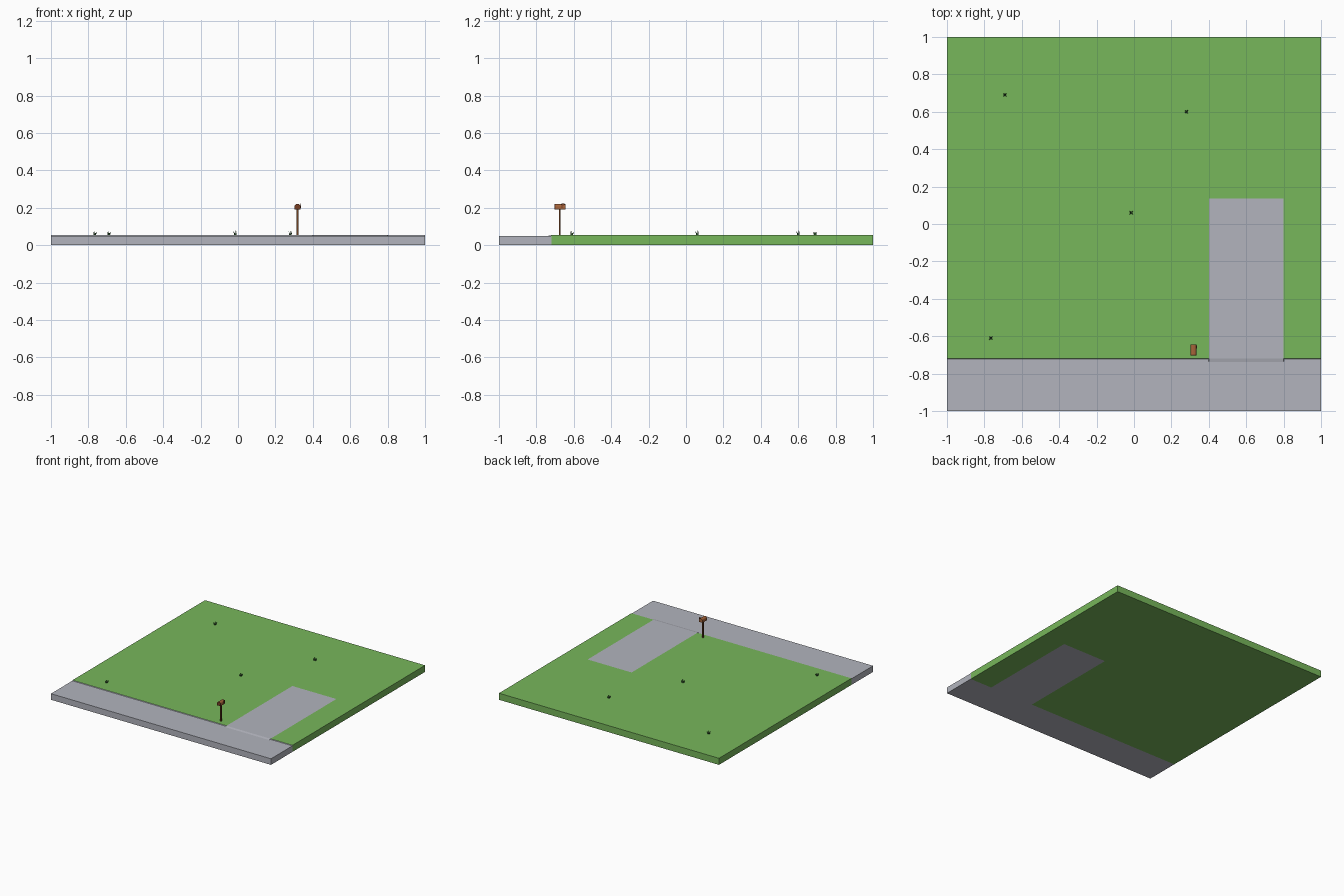
import bpy, bmesh, math
from mathutils import Matrix, Vector

if "Cube" in bpy.data.objects:
    bpy.data.objects.remove(bpy.data.objects["Cube"])


def mat(name, rgb):
    m = bpy.data.materials.new(name)
    lin = [(c / 255 / 12.92) if c < 11 else ((c / 255 + 0.055) / 1.055) ** 2.4 for c in rgb]
    m.diffuse_color = (*lin, 1)
    m.use_nodes = True
    m.node_tree.nodes["Principled BSDF"].inputs["Base Color"].default_value = m.diffuse_color
    return m


GRASS = mat("lawn green", (119, 183, 91))
STONE = mat("pavement grey", (178, 180, 189))
TUFT = mat("dark tuft green", (45, 85, 45))
POST = mat("post brown", (112, 66, 34))
BOX = mat("mailbox brown", (166, 100, 58))
DOOR = mat("door brown", (120, 62, 36))


def make(name, bm, *mats):
    bmesh.ops.recalc_face_normals(bm, faces=bm.faces)
    me = bpy.data.meshes.new(name)
    bm.to_mesh(me)
    bm.free()
    for m in mats:
        me.materials.append(m)
    ob = bpy.data.objects.new(name, me)
    bpy.context.collection.objects.link(ob)
    return ob


def box(name, lo, hi, m):
    lo, hi = Vector(lo), Vector(hi)
    bm = bmesh.new()
    bmesh.ops.create_cube(bm, size=1, matrix=Matrix.Translation((lo + hi) / 2)
                          @ Matrix.Diagonal((*(hi - lo), 1)))
    return make(name, bm, m)


LOW, HIGH = 0.05, 0.054

# Yard base: lawn, pavement and driveway in one slab, coloured by cell
xs = [-1, 0.397, 0.4, 0.8, 0.803, 1]
nx, ny = len(xs), 5


def rows(x):
    ramp = -0.738 if 0.4 <= x <= 0.8 else -0.723   # sloped kerb at the driveway
    return [-1, ramp, -0.72, 0.135, 1]


bm = bmesh.new()
top, bot = {}, {}
for i, x in enumerate(xs):
    for j, y in enumerate(rows(x)):
        top[i, j] = bm.verts.new((x, y, LOW if j < 2 else HIGH))
        bot[i, j] = bm.verts.new((x, y, 0))


def paved(i, j):
    return j < 2 or (i == 2 and j == 2)


def face(vs, grey):
    bm.faces.new(vs).material_index = 1 if grey else 0


for i in range(nx - 1):
    for j in range(ny - 1):
        for v in (top, bot):
            face([v[i, j], v[i + 1, j], v[i + 1, j + 1], v[i, j + 1]], paved(i, j))
for i in range(nx - 1):
    for j in (0, ny - 1):
        face([bot[i, j], bot[i + 1, j], top[i + 1, j], top[i, j]], j == 0)
for j in range(ny - 1):
    for i in (0, nx - 1):
        face([bot[i, j], bot[i, j + 1], top[i, j + 1], top[i, j]], j < 2)
make("yard_base", bm, GRASS, STONE)

# Grass tufts: a ring of leaning three-sided blades
for n, (x, y) in enumerate([(-0.69, 0.69), (0.28, 0.6), (-0.015, 0.06), (-0.765, -0.61)]):
    bm = bmesh.new()
    for k in range(5):
        a = math.pi / 4 + k * math.pi / 2
        d = Vector((math.cos(a), math.sin(a), 0)) * (0.008 if k < 4 else 0)
        c = Vector((x, y, HIGH)) + d * 0.6
        ring = [bm.verts.new(c + 0.0045 * Vector((math.cos(a + t), math.sin(a + t), 0)))
                for t in (0, 2.09, 4.19)]
        tip = bm.verts.new(c + d * 1.0 + Vector((0, 0, 0.022 if k < 4 else 0.026)))
        for s in range(3):
            bm.faces.new([ring[s], ring[(s + 1) % 3], tip])
        bm.faces.new(ring)
    make(f"grass_tuft_{n + 1}", bm, TUFT)

# Mailbox post
PX, PY = 0.318, -0.675
box("mailbox_post", (PX - 0.005, PY - 0.005, 0.045), (PX + 0.005, PY + 0.005, 0.192), POST)

# Mailbox body: arched profile swept along y
R, Z0, Z1 = 0.016, 0.19, 0.208
profile = [(-R, Z0), (R, Z0)] + [
    (R * math.cos(math.pi * k / 6), Z1 + 0.013 * math.sin(math.pi * k / 6)) for k in range(7)]


def arch(name, y0, y1, m):
    bm = bmesh.new()
    f = bm.faces.new([bm.verts.new((PX + x, y0, z)) for x, z in profile])
    new = bmesh.ops.extrude_face_region(bm, geom=[f])["geom"]
    bmesh.ops.translate(bm, vec=(0, y1 - y0, 0),
                        verts=[v for v in new if isinstance(v, bmesh.types.BMVert)])
    make(name, bm, m)


arch("mailbox_body", -0.699, -0.645, BOX)
arch("mailbox_door", -0.703, -0.699, DOOR)

# Signal flag on the right side
box("mailbox_flag_arm", (PX + R, -0.665, 0.2), (PX + R + 0.004, -0.66, 0.222), DOOR)
box("mailbox_flag", (PX + R, -0.665, 0.212), (PX + R + 0.004, -0.65, 0.222), DOOR)
